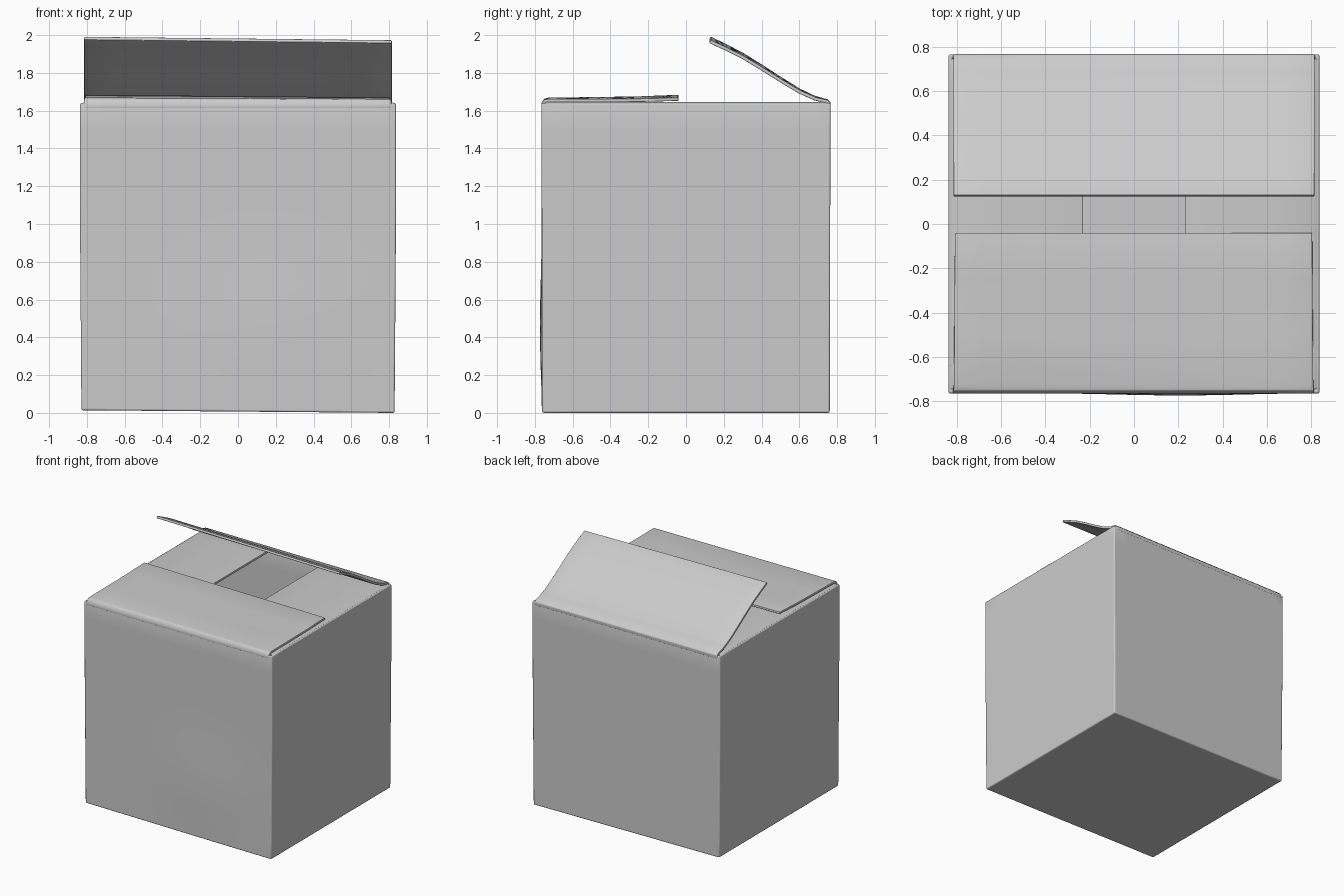
import bpy, bmesh, math

if "Cube" in bpy.data.objects:
    bpy.data.objects.remove(bpy.data.objects["Cube"])

T = 0.018  # board thickness


def finish(name, bm, offset, bevel):
    bmesh.ops.recalc_face_normals(bm, faces=bm.faces)
    mesh = bpy.data.meshes.new(name)
    bm.to_mesh(mesh)
    bm.free()
    ob = bpy.data.objects.new(name, mesh)
    bpy.context.collection.objects.link(ob)
    s = ob.modifiers.new("board", 'SOLIDIFY')
    s.thickness, s.offset, s.use_even_offset = T, offset, True
    b = ob.modifiers.new("soft_edges", 'BEVEL')
    b.width, b.segments, b.limit_method = bevel, 3, 'ANGLE'
    b.angle_limit = math.radians(40)
    bpy.ops.object.select_all(action='DESELECT')
    ob.select_set(True)
    bpy.context.view_layer.objects.active = ob
    bpy.ops.object.shade_smooth_by_angle(angle=math.radians(40))
    return ob


def flap(name, place, profile, half, taper=0.0, tilt=0.0, n=12):
    """Bent sheet: profile of (distance, height) swept across its width."""
    bm = bmesh.new()
    rows = []
    last = len(profile) - 1
    for i, (d, z) in enumerate(profile):
        f = i / last
        row = []
        for j in range(n + 1):
            u = 2 * j / n - 1
            w = u * (half - taper * f)
            row.append(bm.verts.new(place(w, d, z - tilt * u * f)))
        rows.append(row)
    for a, b in zip(rows, rows[1:]):
        for j in range(n):
            bm.faces.new((a[j], a[j + 1], b[j + 1], b[j]))
    return finish(name, bm, 0, 0.004)


# Open-topped body with slightly bulging walls
bm = bmesh.new()
bmesh.ops.create_cube(bm, size=2)
bmesh.ops.subdivide_edges(bm, edges=bm.edges[:], cuts=11, use_grid_fill=True)
top = [f for f in bm.faces if f.calc_center_median().z > 0.999]
bmesh.ops.delete(bm, geom=top, context='FACES')
for v in bm.verts:
    x, y, z = v.co
    h = (z + 1) / 2
    v.co.x = x * (0.829 + 0.008 * min(1, h * 1.5))
    v.co.y = y * (0.761 + 0.004 * h)
    if y < -0.999:
        v.co.y -= 0.012 * math.exp(-((x - 0.25) / 0.5) ** 2 - ((h - 0.27) / 0.2) ** 2)
    v.co.z = 1.64 * h + (1 - h) * 0.007 * (1 - x)
finish("box_body", bm, -1, 0.016)

# Two side flaps lying flat under the front flap, leaving a gap between them
side = [(0.829, 1.615), (0.825, 1.630), (0.812, 1.636), (0.6, 1.636), (0.4, 1.636), (0.23, 1.636)]
for name, s in (("right_side_flap", 1), ("left_side_flap", -1)):
    flap(name, lambda w, d, z, s=s: (s * d, w, z), side, 0.745)

# Front flap folded over the side flaps
front = [(-0.757, 1.615), (-0.755, 1.64), (-0.745, 1.653), (-0.725, 1.657),
         (-0.5, 1.658), (-0.25, 1.661), (-0.04, 1.668)]
flap("front_flap", lambda w, d, z: (w - 0.002, d, z), front, 0.816, 0.01, 0.007)

# Back flap standing half open with a gentle bend
back = [(0.757, 1.615), (0.757, 1.638), (0.745, 1.65), (0.68, 1.667), (0.6, 1.704),
        (0.5, 1.765), (0.4, 1.829), (0.3, 1.89), (0.21, 1.936), (0.127, 1.975)]
flap("back_flap", lambda w, d, z: (w, d, z), back, 0.816, 0.002, 0.009)
